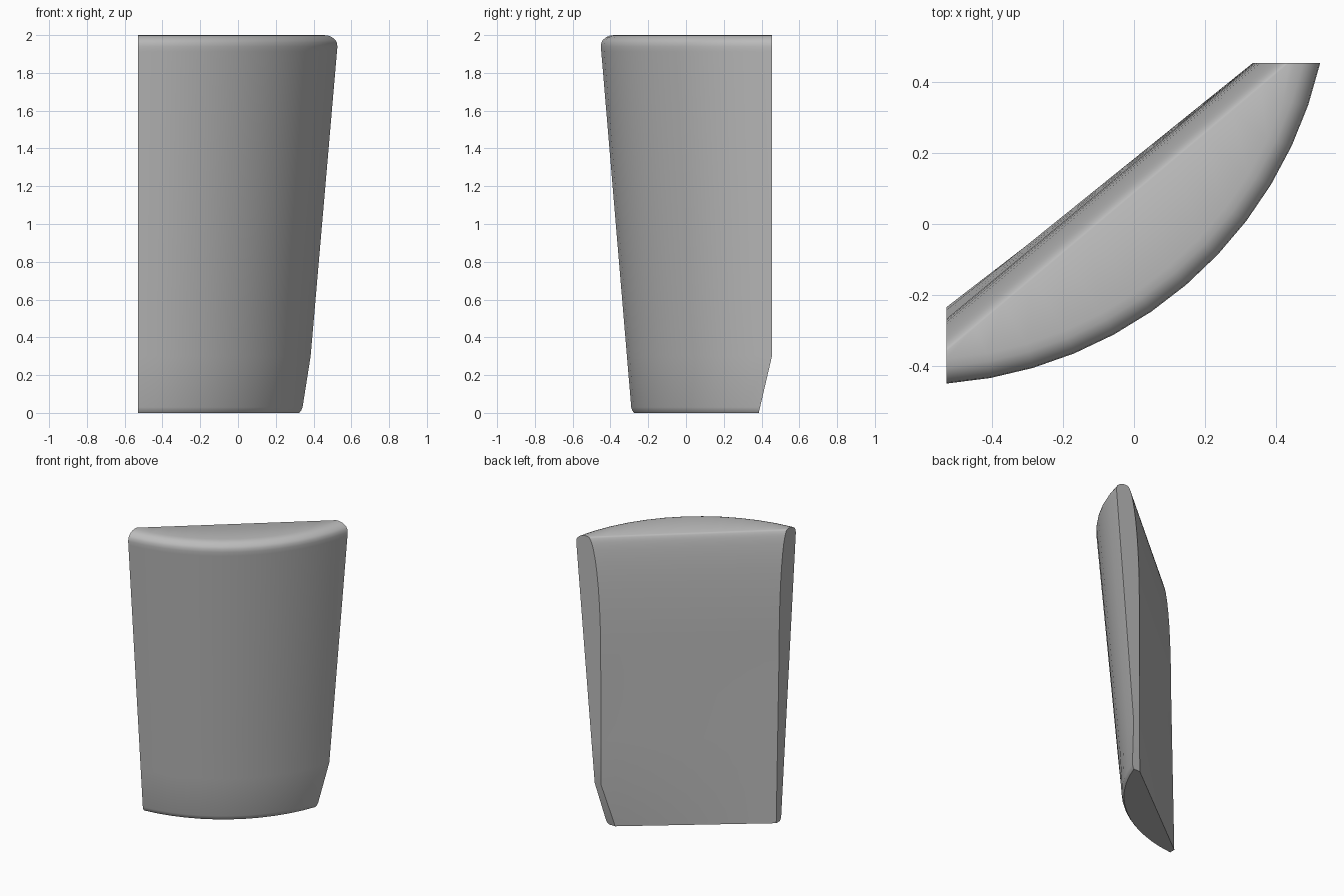
import bpy, bmesh, math

cube = bpy.data.objects.get("Cube")
if cube:
    bpy.data.objects.remove(cube, do_unlink=True)

CX, CY = -0.615, 0.717      # axis of the conical front
LEFT_X, END_Y = -0.53, 0.455  # planes of the two cut ends
N = 12                      # columns across the shell


def rounding(z, start, width):
    """Elliptical inset growing from height start up to the top."""
    u = min(max((z - start) / (2 - start), 0), 1)
    return width * (1 - math.sqrt(1 - u * u))


def ring(z):
    """Closed cross-section: outer arc, then the back line."""
    chamfer = max(0, 1 - z / 0.3)
    end_y = END_Y - 0.07 * chamfer
    r = 1.008 + 0.084 * z - rounding(z, 1.94, 0.075) - 0.012 * max(0, 1 - z / 0.03) ** 2
    a0 = -math.acos((LEFT_X - CX) / r)
    a1 = math.asin((end_y - CY) / r)
    outer = []
    for j in range(N + 1):
        a = a0 + (a1 - a0) * j / N
        outer.append((CX + r * math.cos(a), CY + r * math.sin(a), z))
    # the back twists a little and rolls over into the top
    back_y = -0.235 - 0.032 * min(z / 1.2, 1) - rounding(z, 1.2, 0.093)
    back_x = 0.335 + 0.003 * min(z / 1.2, 1) + rounding(z, 1.2, 0.1) - 0.06 * chamfer
    inner = []
    for j in range(N + 1):
        t = 1 - j / N
        inner.append((LEFT_X + (back_x - LEFT_X) * t, back_y + (end_y - back_y) * t, z))
    return outer + inner


# Heights: bottom edge, chamfer, straight wall, rolled top
heights = [0, 0.012, 0.03, 0.3, 0.6, 0.9]
heights += [1.2 + 0.8 * math.sin(math.radians(9 * k)) for k in range(11)]
heights = sorted(heights + [1.94, 1.975, 1.997])

bm = bmesh.new()
rings = [[bm.verts.new(p) for p in ring(z)] for z in heights]
count = 2 * (N + 1)
for low, high in zip(rings, rings[1:]):
    for j in range(count):
        k = (j + 1) % count
        bm.faces.new((low[j], low[k], high[k], high[j]))

# Bottom and top caps
for loop in (rings[0], rings[-1]):
    for j in range(N):
        bm.faces.new((loop[j], loop[j + 1], loop[count - 2 - j], loop[count - 1 - j]))
bmesh.ops.recalc_face_normals(bm, faces=bm.faces[:])

mesh = bpy.data.meshes.new("curved_shell")
bm.to_mesh(mesh)
bm.free()
shell = bpy.data.objects.new("curved_shell", mesh)
bpy.context.collection.objects.link(shell)

grey = bpy.data.materials.new("plain_grey")
grey.use_nodes = True
colour = (0.5, 0.5, 0.5, 1)
grey.diffuse_color = colour
grey.node_tree.nodes["Principled BSDF"].inputs["Base Color"].default_value = colour
mesh.materials.append(grey)

bpy.ops.object.select_all(action='DESELECT')
shell.select_set(True)
bpy.context.view_layer.objects.active = shell
bpy.ops.object.shade_smooth_by_angle(angle=math.radians(32))
